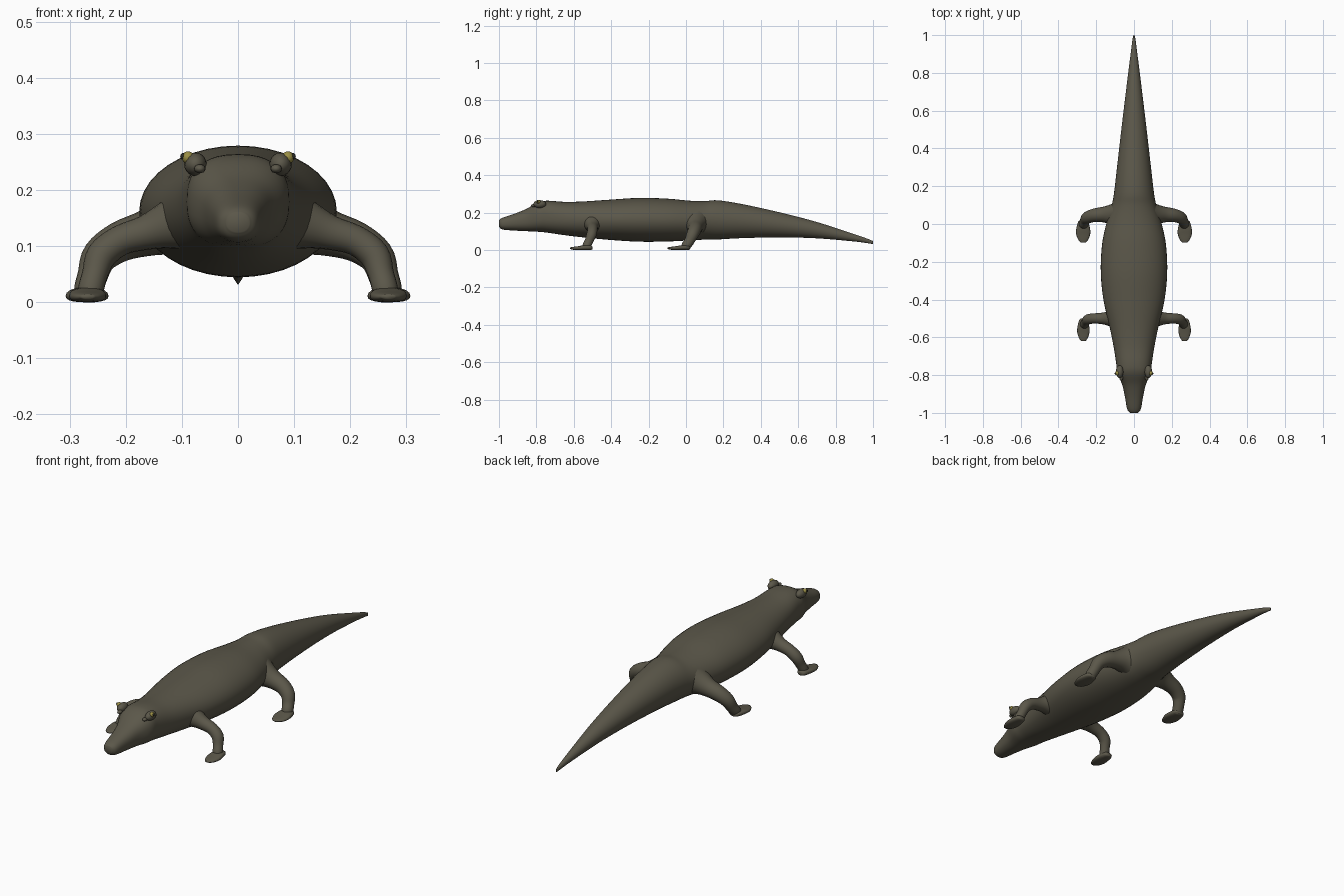
import bpy, bmesh, math
from mathutils import Vector

if "Cube" in bpy.data.objects:
    bpy.data.objects.remove(bpy.data.objects["Cube"])


def material(name, rgb):
    m = bpy.data.materials.new(name)
    m.diffuse_color = (*rgb, 1)
    m.use_nodes = True
    m.node_tree.nodes["Principled BSDF"].inputs["Base Color"].default_value = m.diffuse_color
    return m


HIDE = material("olive grey hide", (0.105, 0.096, 0.068))
YELLOW = material("yellow eye", (0.32, 0.27, 0.06))
DARK = material("dark pupil", (0.02, 0.02, 0.016))


def spline(keys, steps):
    """Catmull-Rom through tuples of numbers."""
    out = []
    n = len(keys)
    for i in range(n - 1):
        p = [keys[max(0, min(n - 1, i + k))] for k in (-1, 0, 1, 2)]
        for s in range(steps):
            t = s / steps
            out.append([0.5 * (2 * b + (c - a) * t + (2 * a - 5 * b + 4 * c - d) * t * t
                               + (3 * b - a - 3 * c + d) * t ** 3)
                        for a, b, c, d in zip(*p)])
    out.append(list(keys[-1]))
    return out


def finish(name, bm, mat, mirror=False):
    bmesh.ops.recalc_face_normals(bm, faces=bm.faces)
    me = bpy.data.meshes.new(name)
    bm.to_mesh(me)
    bm.free()
    me.materials.append(mat)
    for f in me.polygons:
        f.use_smooth = True
    ob = bpy.data.objects.new(name, me)
    bpy.context.collection.objects.link(ob)
    if mirror:
        ob.modifiers.new("mirror", 'MIRROR')
    return ob


def loft(name, rings, mat, sides=24, mirror=False):
    """Skin rings of (centre, side axis, up axis, superellipse power)."""
    bm = bmesh.new()
    loops = []
    for c, u, v, p in rings:
        loop = []
        for k in range(sides):
            a = 2 * math.pi * k / sides
            ca, sa = math.cos(a), math.sin(a)
            x = math.copysign(abs(ca) ** (2 / p), ca)
            z = math.copysign(abs(sa) ** (2 / p), sa)
            loop.append(bm.verts.new(c + u * x + v * z))
        loops.append(loop)
    for a, b in zip(loops, loops[1:]):
        for k in range(sides):
            j = (k + 1) % sides
            bm.faces.new((a[k], a[j], b[j], b[k]))
    bm.faces.new(loops[0])
    bm.faces.new(loops[-1])
    return finish(name, bm, mat, mirror)


def along_y(keys, steps, x=0):
    """Rings from keys of (y, half width, bottom z, top z, power)."""
    return [(Vector((x, y, (b + t) / 2)), Vector((w, 0, 0)), Vector((0, 0, (t - b) / 2)), p)
            for y, w, b, t, p in spline(keys, steps)]


def tube(keys, steps):
    """Rings along a path of (x, y, z, radius)."""
    pts = spline(keys, steps)
    rings = []
    for i, q in enumerate(pts):
        d = Vector(pts[min(i + 1, len(pts) - 1)][:3]) - Vector(pts[max(i - 1, 0)][:3])
        d.normalize()
        u = Vector((0, 1, 0))
        u = (u - d * u.dot(d)).normalized()
        rings.append((Vector(q[:3]), u * q[3], d.cross(u) * q[3], 2))
    return rings


def ball(name, loc, size, mat):
    bm = bmesh.new()
    bmesh.ops.create_uvsphere(bm, u_segments=16, v_segments=10, radius=1)
    for v in bm.verts:
        v.co = Vector([a * b + c for a, b, c in zip(v.co, size, loc)])
    return finish(name, bm, mat, True)


# head, trunk and tail in one smooth skin
loft("body", along_y([
    (-1.00, 0.020, 0.125, 0.160, 2.2), (-0.98, 0.036, 0.110, 0.173, 2.3),
    (-0.91, 0.049, 0.104, 0.197, 2.3), (-0.85, 0.063, 0.101, 0.222, 2.4),
    (-0.79, 0.088, 0.098, 0.256, 2.5), (-0.74, 0.094, 0.093, 0.264, 2.4),
    (-0.65, 0.108, 0.080, 0.258, 2.2), (-0.55, 0.128, 0.068, 0.260, 2.1),
    (-0.40, 0.162, 0.054, 0.270, 2), (-0.25, 0.176, 0.045, 0.279, 2),
    (-0.10, 0.168, 0.046, 0.275, 2), (0.02, 0.142, 0.052, 0.264, 2),
    (0.10, 0.118, 0.056, 0.262, 2), (0.17, 0.105, 0.057, 0.266, 2),
    (0.30, 0.090, 0.064, 0.246, 2), (0.50, 0.067, 0.068, 0.202, 2),
    (0.70, 0.043, 0.063, 0.150, 2), (0.90, 0.018, 0.046, 0.085, 2),
    (0.97, 0.009, 0.037, 0.061, 2), (1.00, 0.003, 0.032, 0.048, 2)], 5), HIDE, 40)

# sprawling legs, flared where they meet the trunk
loft("front_legs", tube([
    (0.08, -0.50, 0.150, 0.062), (0.125, -0.50, 0.137, 0.043), (0.165, -0.50, 0.124, 0.031),
    (0.210, -0.50, 0.110, 0.027), (0.243, -0.505, 0.084, 0.027), (0.255, -0.518, 0.050, 0.023),
    (0.262, -0.53, 0.024, 0.023), (0.265, -0.535, 0.008, 0.020)], 4), HIDE, 20, True)
loft("hind_legs", tube([
    (0.07, 0.05, 0.150, 0.085), (0.115, 0.05, 0.138, 0.058), (0.160, 0.05, 0.124, 0.042),
    (0.210, 0.046, 0.108, 0.036), (0.246, 0.034, 0.082, 0.032), (0.259, 0.018, 0.048, 0.027),
    (0.266, 0.002, 0.024, 0.026), (0.269, -0.005, 0.008, 0.022)], 4), HIDE, 20, True)


# flat forward-pointing feet
def feet(name, x, heel, s):
    loft(name, along_y([
        (heel, 0.012 * s, 0.004, 0.018, 2.2), (heel - 0.010, 0.024 * s, 0.001, 0.026, 2.4),
        (heel - 0.045, 0.033 * s, 0.0, 0.026, 2.5), (heel - 0.075, 0.034 * s, 0.0, 0.021, 2.5),
        (heel - 0.105, 0.024 * s, 0.002, 0.017, 2.4), (heel - 0.12, 0.012 * s, 0.006, 0.014, 2.2)],
        3, x), HIDE, 20, True)


feet("front_feet", 0.268, -0.50, 0.95)
feet("hind_feet", 0.269, 0.022, 1.1)

# raised brows with bulging eyes and pupils
ball("brows", (0.076, -0.782, 0.246), (0.020, 0.034, 0.021), HIDE)
ball("eyes", (0.089, -0.790, 0.258), (0.011, 0.012, 0.011), YELLOW)
ball("pupils", (0.098, -0.792, 0.260), (0.005, 0.005, 0.006), DARK)
# nostril-side bumps in front of the eyes
ball("cheek_bumps", (0.068, -0.815, 0.238), (0.010, 0.014, 0.008), HIDE)
